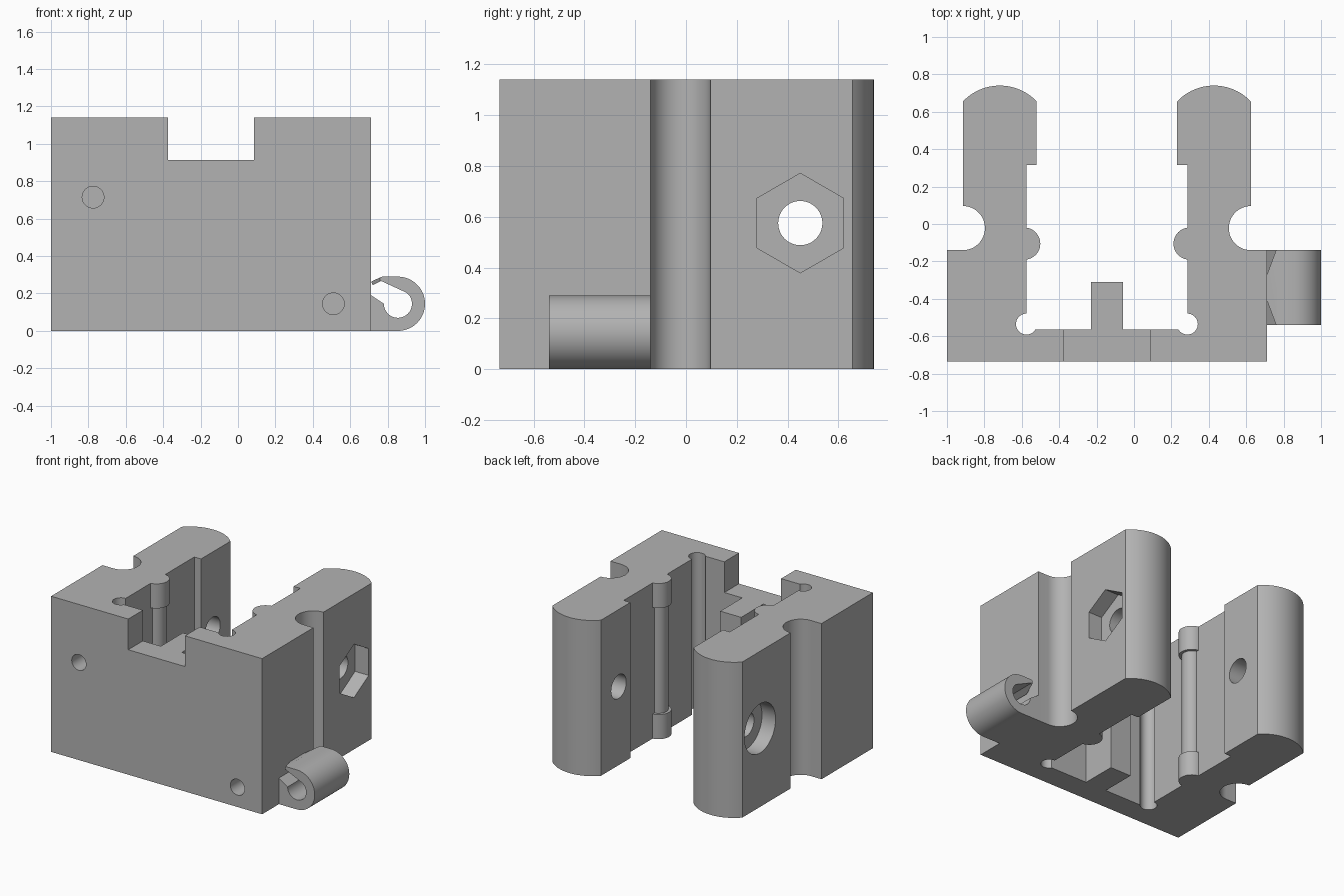
import bpy, bmesh
from math import cos, sin, pi, radians, asin
from mathutils import Vector, Matrix

old = bpy.data.objects.get("Cube")
if old:
    bpy.data.objects.remove(old, do_unlink=True)

CX, H = -0.145, 1.14     # centre line and height of the block

grey = bpy.data.materials.new("plain grey")
grey.use_nodes = True
GREY = (0.45, 0.45, 0.45, 1)
grey.diffuse_color = GREY
grey.node_tree.nodes["Principled BSDF"].inputs["Base Color"].default_value = GREY


def arc(cx, cy, r, a0, a1, n=24):
    angles = [radians(a0 + (a1 - a0) * i / n) for i in range(n + 1)]
    return [(cx + r * cos(a), cy + r * sin(a)) for a in angles]


def prism(name, pts, lo, hi, axis="z"):
    """Extrude a 2D outline along an axis; outlines are xy, xz or yz."""
    place = {"z": lambda p, t: (p[0], p[1], t),
             "y": lambda p, t: (p[0], t, p[1]),
             "x": lambda p, t: (t, p[0], p[1])}[axis]
    bm = bmesh.new()
    face = bm.faces.new([bm.verts.new(place(p, lo)) for p in pts])
    out = bmesh.ops.extrude_face_region(bm, geom=[face])
    moved = [v for v in out["geom"] if isinstance(v, bmesh.types.BMVert)]
    shift = Vector(place((0, 0), hi - lo))
    bmesh.ops.translate(bm, verts=moved, vec=shift)
    bmesh.ops.recalc_face_normals(bm, faces=bm.faces)
    me = bpy.data.meshes.new(name)
    bm.to_mesh(me)
    bm.free()
    me.materials.append(grey)
    ob = bpy.data.objects.new(name, me)
    bpy.context.collection.objects.link(ob)
    return ob


def disc(cx, cy, r, n=48):
    return arc(cx, cy, r, 0, 360, n)[:-1]


def rect(x0, x1, y0, y1):
    return [(x0, y0), (x1, y0), (x1, y1), (x0, y1)]


def combine(target, tool, operation="DIFFERENCE"):
    mod = target.modifiers.new("combine", "BOOLEAN")
    mod.operation, mod.solver, mod.object = operation, "EXACT", tool
    bpy.context.view_layer.objects.active = target
    bpy.ops.object.modifier_apply(modifier=mod.name)
    bpy.data.objects.remove(tool, do_unlink=True)


def smooth(ob):
    bpy.ops.object.select_all(action="DESELECT")
    ob.select_set(True)
    bpy.context.view_layer.objects.active = ob
    bpy.ops.object.shade_smooth_by_angle(angle=radians(30))


# Block: half outline of rib, leg with rounded end, side groove and front wall
R = 0.272
half = asin(0.1975 / R) * 180 / pi
outline = [(0.085, -0.31), (0.085, -0.565), (0.43, -0.565), (0.43, 0.315), (0.375, 0.315)]
outline += arc(0.5725, 0.74 - R, R, 90 + half, 90 - half)
outline += arc(0.77, -0.022, 0.118, 90, 270)
outline += [(0.855, -0.14), (0.855, -0.735)]
full = [(CX + x, y) for x, y in outline] + [(CX - x, y) for x, y in reversed(outline)]
block = prism("block", full, 0, H)

# Notch in the front wall and rib
combine(block, prism("notch", rect(CX - 0.23, CX + 0.23, -0.8, -0.25), 0.915, 1.3))

for s in (-1, 1):
    # Corner relief bores
    combine(block, prism("relief", disc(CX + s * 0.43, -0.535, 0.056), -0.1, 1.3))
    # Guide rods with thicker ends
    x = CX + s * 0.442
    combine(block, prism("rod", disc(x, -0.105, 0.066), 0.1, 1.04), "UNION")
    for z0, z1 in ((0, 0.18), (H - 0.18, H)):
        combine(block, prism("collar", disc(x, -0.105, 0.086), z0, z1), "UNION")

# Cross bolt hole, nut pocket and bolt head pocket
combine(block, prism("bolt_hole", disc(0.45, 0.575, 0.087), -1.2, 1.2, "x"))
combine(block, prism("nut_pocket", arc(0.45, 0.575, 0.196, 30, 330, 5), 0.515, 0.8, "x"))
combine(block, prism("head_pocket", disc(0.45, 0.575, 0.18), -1.2, -0.805, "x"))

# Blind holes in the front
for x, z in ((-0.775, 0.715), (0.51, 0.145)):
    combine(block, prism("front_hole", disc(x, z, 0.058), -0.9, -0.3, "y"))
smooth(block)

# Clip hook on the side
hook_outline = [(0.70, 0)] + arc(0.855, 0.145, 0.145, -90, 90, 32)
hook_outline += [(0.77, 0.29), (0.712, 0.264), (0.72, 0.245), (0.765, 0.267)]
hook_outline += arc(0.855, 0.145, 0.075, 52, -180, 36) + [(0.70, 0.198)]
hook = prism("clip_hook", hook_outline, -0.54, -0.14, "y")
# Tapered hook tip
for s in (-1, 1):
    edge = -0.34 + s * 0.2
    wedge = [(0.70, edge - s * 0.16), (0.76, edge), (0.76, edge + s * 0.1), (0.70, edge + s * 0.1)]
    combine(hook, prism("tip_cutter", wedge, 0.22, 0.4))
smooth(hook)
